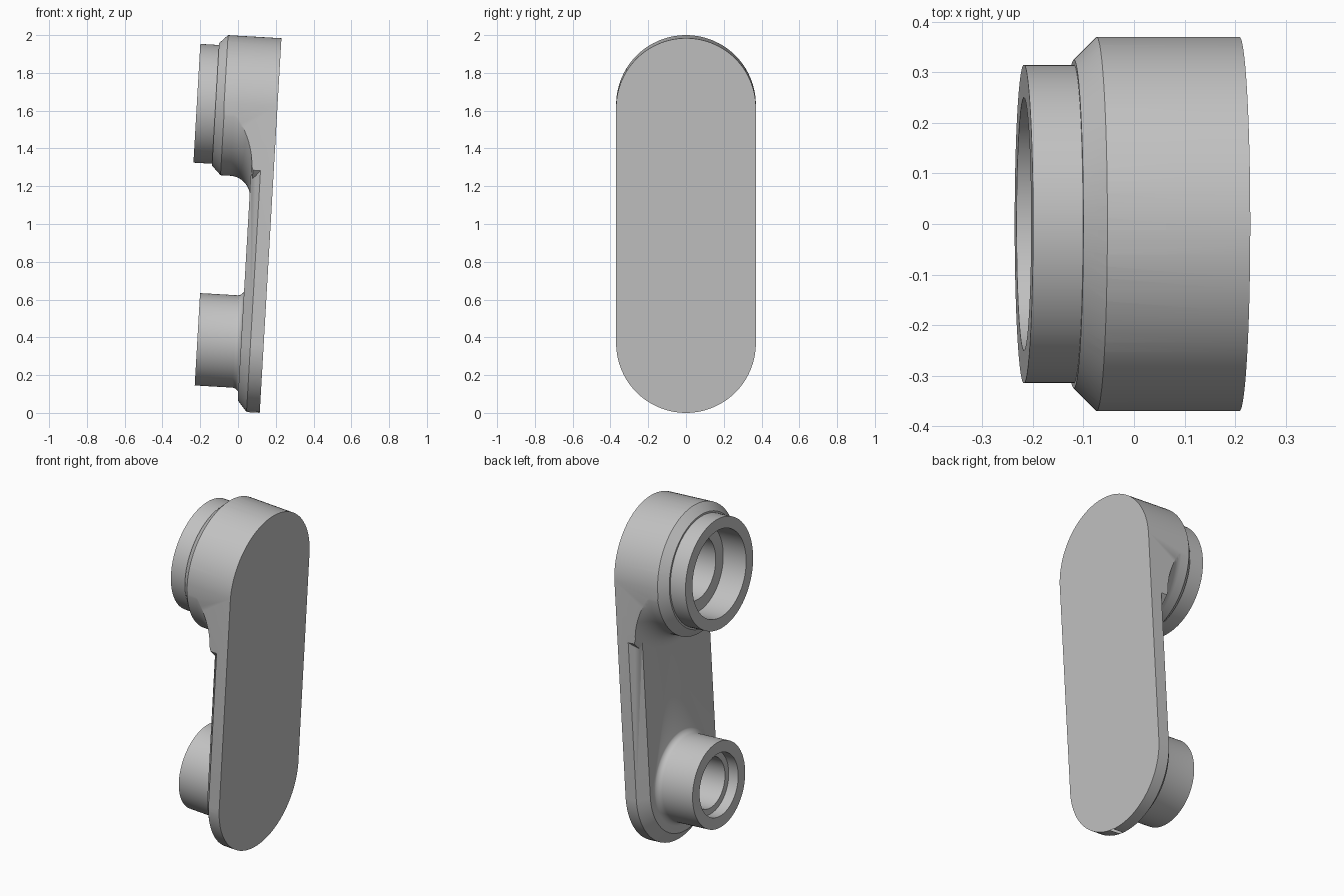
import bpy, bmesh, math

cube = bpy.data.objects.get("Cube")
if cube:
    bpy.data.objects.remove(cube, do_unlink=True)

SEG = 96
LOW, HIGH = 0.37, 1.617      # boss axis heights along the arm
HALF = 0.37                  # half width of the arm
TILT = math.atan2(0.115, 1.985)

grey = bpy.data.materials.new("light_grey")
grey.use_nodes = True
grey.diffuse_color = (0.54, 0.54, 0.54, 1)
grey.node_tree.nodes["Principled BSDF"].inputs["Base Color"].default_value = (0.54, 0.54, 0.54, 1)


def skin(name, profile, low, high):
    """Skin (radius, x) rings; rings are circles when low == high, else stadiums."""
    bm = bmesh.new()
    rings = []
    for r, x in profile:
        ring = []
        for i in range(SEG):
            a = 2 * math.pi * (i + 0.5) / SEG
            centre = high if math.sin(a) > 0 else low
            ring.append(bm.verts.new((x, r * math.cos(a), centre + r * math.sin(a))))
        rings.append(ring)
    for a, b in zip(rings, rings[1:]):
        for i in range(SEG):
            j = (i + 1) % SEG
            bm.faces.new((a[i], a[j], b[j], b[i]))
    bm.faces.new(rings[0])
    bm.faces.new(rings[-1])
    bmesh.ops.recalc_face_normals(bm, faces=bm.faces)
    mesh = bpy.data.meshes.new(name)
    bm.to_mesh(mesh)
    bm.free()
    mesh.materials.append(grey)
    obj = bpy.data.objects.new(name, mesh)
    bpy.context.collection.objects.link(obj)
    return obj


def combine(target, tool, operation):
    """Apply a boolean and discard the tool."""
    mod = target.modifiers.new(operation, 'BOOLEAN')
    mod.object, mod.operation, mod.solver = tool, operation, 'EXACT'
    bpy.context.view_layer.objects.active = target
    bpy.ops.object.modifier_apply(modifier=mod.name)
    bpy.data.objects.remove(tool, do_unlink=True)


def fillet(radius, size, base, steps):
    """Concave quarter round from the plate face up to a boss wall."""
    return [(radius + size * (1 - math.sin(a)), base - size * (1 - math.cos(a)))
            for a in (math.pi / 2 * k / steps for k in range(steps + 1))]


# Arm plate with a bevelled rim, oversized and trimmed to the outline later
arm = skin("link_arm", [(0.394, 0.03), (0.394, -0.05), (0.31, -0.12)], LOW, HIGH)

# Large upper boss with a flared foot, bevelled shoulder and collar
upper = [(0.5, 0.02), (0.5, -0.11)] + fillet(0.373, 0.11, -0.118, 12)
upper += [(0.373, -0.28), (0.325, -0.328), (0.315, -0.328), (0.315, -0.427)]
combine(arm, skin("upper_boss", upper, HIGH, HIGH), 'UNION')

# Small lower boss with a narrow foot fillet
lower = [(0.29, -0.05), (0.29, -0.11)] + fillet(0.245, 0.035, -0.118, 6) + [(0.245, -0.352)]
combine(arm, skin("lower_boss", lower, LOW, LOW), 'UNION')

# Trim everything to the rounded outline
combine(arm, skin("outline", [(HALF, 0), (HALF, -0.6)], LOW, HIGH), 'INTERSECT')

# Stepped blind bores
combine(arm, skin("upper_bore", [(0.25, -0.6), (0.25, -0.277), (0.18, -0.277), (0.18, -0.08)],
                  HIGH, HIGH), 'DIFFERENCE')
combine(arm, skin("lower_bore", [(0.18, -0.6), (0.18, -0.29), (0.145, -0.29), (0.145, -0.08)],
                  LOW, LOW), 'DIFFERENCE')

# Lean the arm and shade it
arm.rotation_euler = (0, TILT, 0)
arm.location = (0.115, 0, 0)
bpy.ops.object.select_all(action='DESELECT')
arm.select_set(True)
bpy.context.view_layer.objects.active = arm
bpy.ops.object.transform_apply(location=True, rotation=True, scale=True)
bpy.ops.object.shade_smooth_by_angle(angle=math.radians(30))
